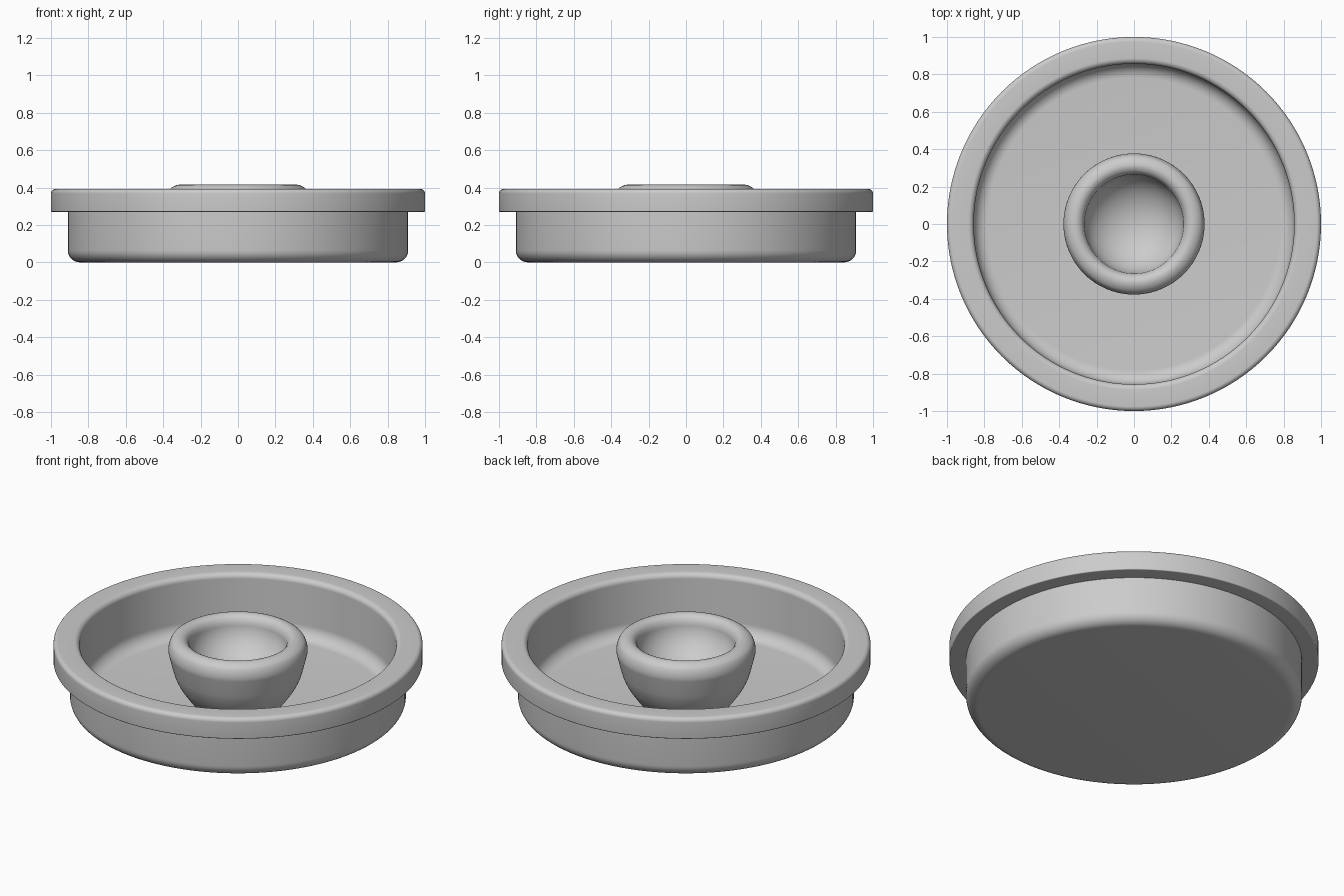
import bpy, math

if "Cube" in bpy.data.objects:
    bpy.data.objects.remove(bpy.data.objects["Cube"])

SEGMENTS = 128


def rounded(points):
    """Turn (r, z, fillet) corners into a profile with rounded corners."""
    out = []
    for i, (r, z, f) in enumerate(points):
        if f == 0:
            out.append((r, z))
            continue
        (pr, pz, _), (nr, nz, _) = points[i - 1], points[(i + 1) % len(points)]
        dp, dn = math.hypot(pr - r, pz - z), math.hypot(nr - r, nz - z)
        a = (r + (pr - r) / dp * f, z + (pz - z) / dp * f)
        b = (r + (nr - r) / dn * f, z + (nz - z) / dn * f)
        # near-circular rational curve through the corner
        w = 0.7071
        for k in range(9):
            t = k / 8
            c0, c1, c2 = (1 - t) ** 2, 2 * w * t * (1 - t), t * t
            s = c0 + c1 + c2
            out.append(((c0 * a[0] + c1 * r + c2 * b[0]) / s,
                        (c0 * a[1] + c1 * z + c2 * b[1]) / s))
    return out


def lathe(name, profile):
    """Revolve a profile that starts and ends on the z axis."""
    verts, rings, faces = [], [], []
    for r, z in profile:
        n = 1 if r < 1e-6 else SEGMENTS
        rings.append([len(verts) + j for j in range(n)])
        for j in range(n):
            a = 2 * math.pi * j / SEGMENTS
            verts.append((r * math.cos(a), r * math.sin(a), z))
    for lo, hi in zip(rings, rings[1:]):
        for j in range(SEGMENTS):
            k = (j + 1) % SEGMENTS
            if len(lo) == 1:
                faces.append((lo[0], hi[k], hi[j]))
            elif len(hi) == 1:
                faces.append((lo[j], lo[k], hi[0]))
            else:
                faces.append((lo[j], lo[k], hi[k], hi[j]))
    mesh = bpy.data.meshes.new(name)
    mesh.from_pydata(verts, [], faces)
    obj = bpy.data.objects.new(name, mesh)
    bpy.context.collection.objects.link(obj)
    bpy.ops.object.select_all(action='DESELECT')
    obj.select_set(True)
    bpy.context.view_layer.objects.active = obj
    bpy.ops.object.shade_smooth_by_angle(angle=math.radians(35))
    return obj


# Recessed dish with an overhanging flange
lathe("lid_dish", rounded([
    (0, 0, 0), (0.91, 0, 0.065), (0.91, 0.27, 0), (1.0, 0.27, 0.006),
    (1.0, 0.393, 0.025), (0.857, 0.393, 0.03), (0.857, 0.05, 0.075),
    (0, 0.05, 0)]))

# Central cup-shaped knob: tapered outside, rounded lip
knob = rounded([
    (0, 0.03, 0), (0.24, 0.03, 0), (0.265, 0.06, 0), (0.335, 0.16, 0.06),
    (0.385, 0.36, 0.04), (0.345, 0.415, 0.03), (0.29, 0.415, 0.022),
    (0.265, 0.38, 0)])
# Hollow bowl inside the knob
for i in range(1, 17):
    a = math.pi / 2 * i / 16
    knob.append((0.265 * math.cos(a), 0.38 - 0.21 * math.sin(a)))
lathe("lid_knob", knob)
